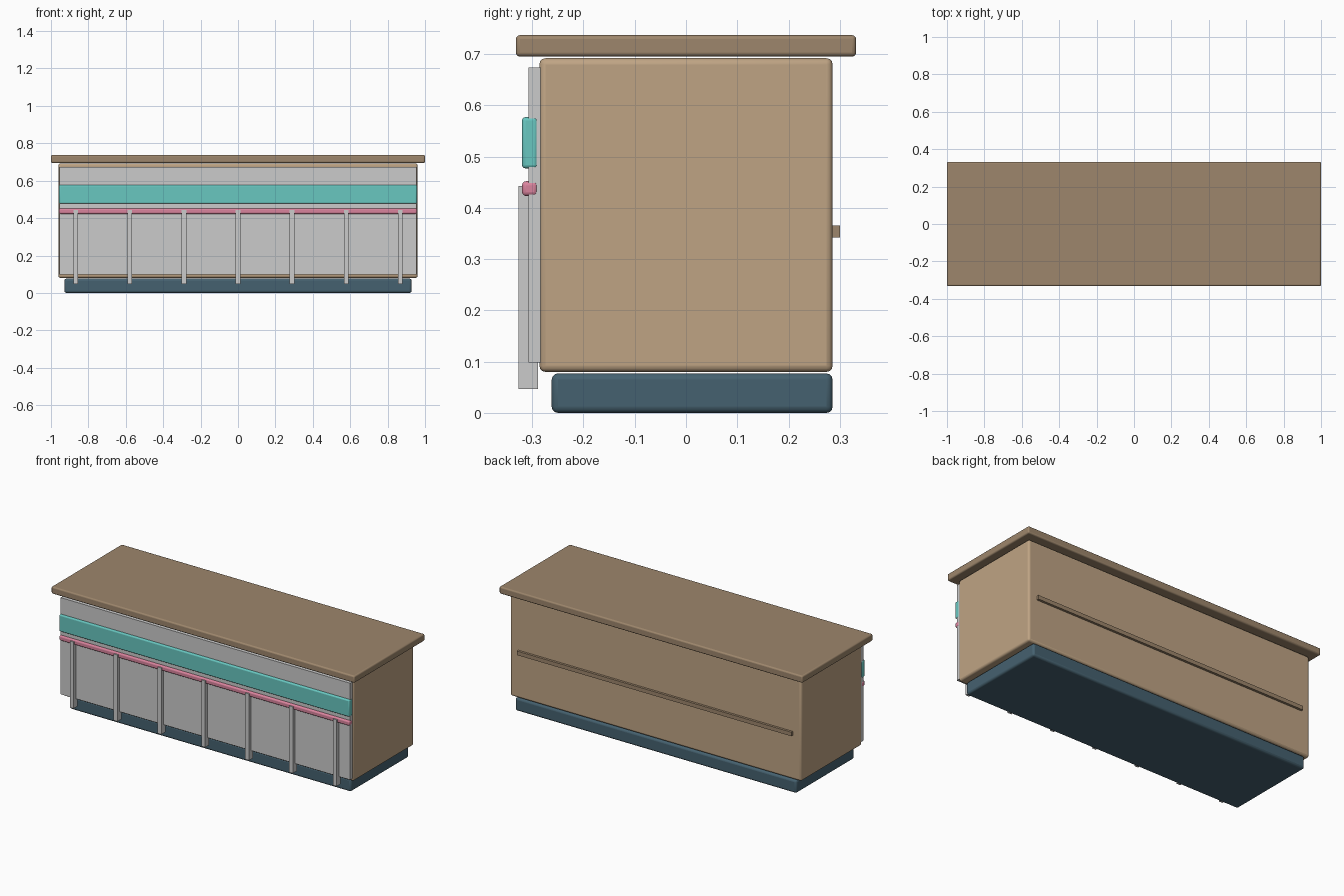
import bpy

if "Cube" in bpy.data.objects:
    bpy.data.objects.remove(bpy.data.objects["Cube"])


def material(name, rgb):
    m = bpy.data.materials.new(name)
    m.diffuse_color = (*rgb, 1)
    m.use_nodes = True
    m.node_tree.nodes["Principled BSDF"].inputs["Base Color"].default_value = m.diffuse_color
    return m


def box(name, x, y, z, mat=None, bevel=0):
    """Box from (min, max) ranges, optionally with rounded edges."""
    spans = (x, y, z)
    bpy.ops.mesh.primitive_cube_add(size=1, location=[(a + b) / 2 for a, b in spans])
    o = bpy.context.object
    o.name = name
    o.scale = [b - a for a, b in spans]
    bpy.ops.object.transform_apply(location=False, rotation=False, scale=True)
    if mat:
        o.data.materials.append(mat)
    if bevel:
        b = o.modifiers.new("rounded_edges", 'BEVEL')
        b.width = bevel
        b.segments = 3
        bpy.ops.object.shade_smooth_by_angle()
    return o


wood = material("light_wood", (0.52, 0.37, 0.23))
dark_wood = material("dark_wood", (0.34, 0.24, 0.15))
slate = material("slate_blue", (0.06, 0.12, 0.16))
teal = material("teal", (0.14, 0.57, 0.53))
pink = material("pink", (0.70, 0.23, 0.34))

# Plinth, cabinet body and overhanging worktop
box("plinth", (-0.928, 0.928), (-0.262, 0.286), (0, 0.077), slate, 0.012)
box("counter_body", (-0.96, 0.96), (-0.286, 0.286), (0.08, 0.692), wood, 0.012)
box("worktop", (-1, 1), (-0.332, 0.332), (0.695, 0.737), dark_wood, 0.008)

# Front cladding with coloured bands
box("front_panel", (-0.955, 0.955), (-0.307, -0.284), (0.098, 0.674))
box("teal_band", (-0.957, 0.957), (-0.320, -0.289), (0.477, 0.577), teal, 0.007)
box("pink_trim", (-0.957, 0.957), (-0.320, -0.289), (0.423, 0.452), pink, 0.008)

# Evenly spaced upright ribs on the front
for i in range(7):
    x = -0.867 + i * 0.289
    box(f"front_rib_{i + 1}", (x - 0.0125, x + 0.0125), (-0.327, -0.289), (0.047, 0.443))

# Thin rail along the back
box("back_rail", (-0.905, 0.905), (0.28, 0.300), (0.342, 0.366), dark_wood)
